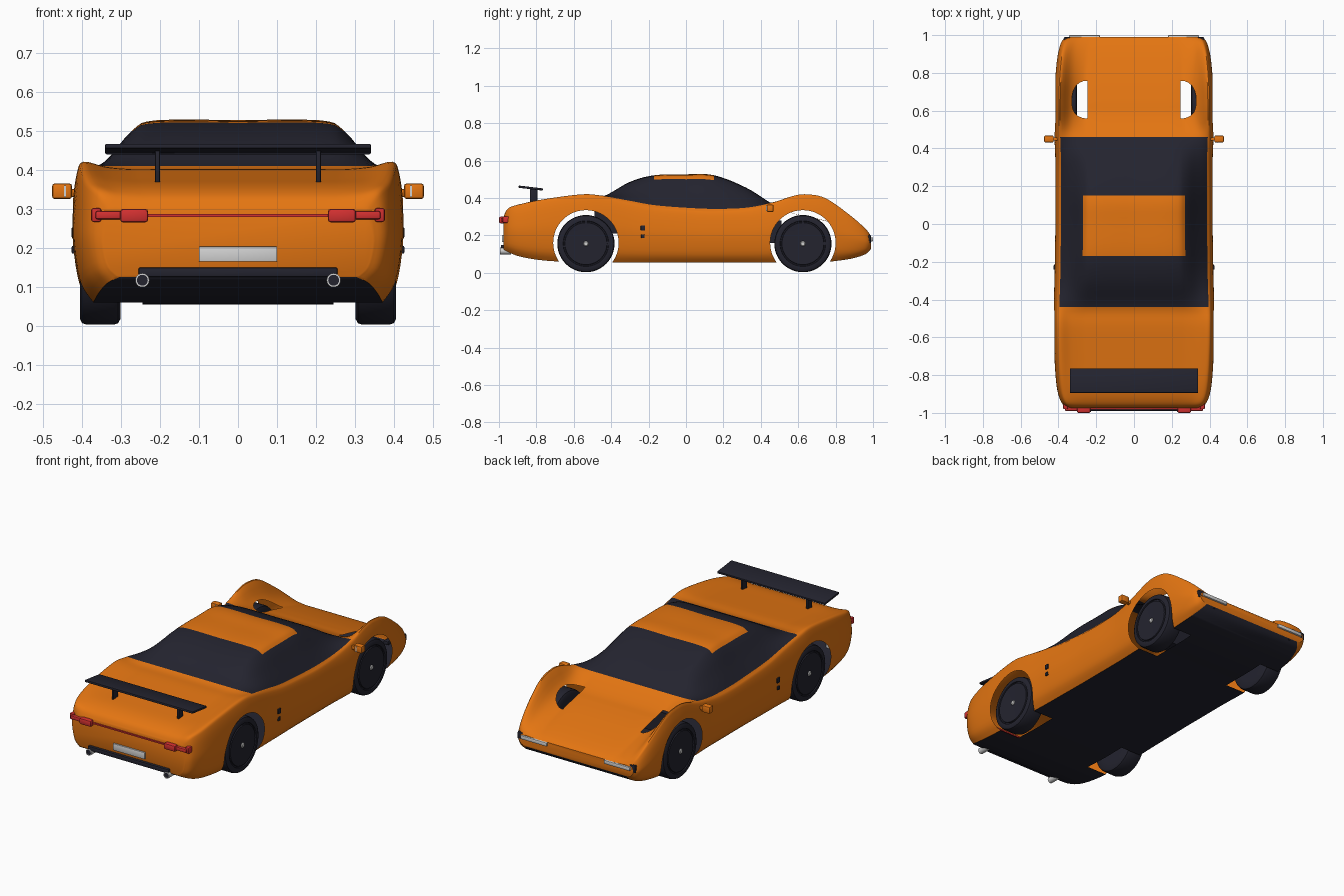
import bpy, bmesh, math
from mathutils import Vector, Matrix

if "Cube" in bpy.data.objects:
    bpy.data.objects.remove(bpy.data.objects["Cube"])


def material(name, r, g, b):
    m = bpy.data.materials.new(name)
    m.use_nodes = True
    m.diffuse_color = (r, g, b, 1)
    m.node_tree.nodes["Principled BSDF"].inputs["Base Color"].default_value = (r, g, b, 1)
    return m


ORANGE = material("orange paint", .78, .18, .006)
DARK = material("dark trim", .017, .017, .028)
RED = material("red lamp", .65, .03, .03)
SILVER = material("silver", .65, .65, .65)


def finish(name, bm, mats, angle=35):
    bmesh.ops.recalc_face_normals(bm, faces=bm.faces)
    mesh = bpy.data.meshes.new(name)
    bm.to_mesh(mesh)
    bm.free()
    ob = bpy.data.objects.new(name, mesh)
    bpy.context.collection.objects.link(ob)
    for m in mats:
        mesh.materials.append(m)
    smooth(ob, angle)
    return ob


def smooth(ob, angle):
    bpy.ops.object.select_all(action='DESELECT')
    ob.select_set(True)
    bpy.context.view_layer.objects.active = ob
    bpy.ops.object.shade_smooth_by_angle(angle=math.radians(angle))


def box(name, mat, xs, ys, zs, bevel=0.0, tilt=0.0):
    lo, hi = zip(xs, ys, zs)
    lo, hi = Vector(lo), Vector(hi)
    size = hi - lo
    bm = bmesh.new()
    bmesh.ops.create_cube(bm, size=1, matrix=Matrix.Translation((lo + hi) / 2)
                          @ Matrix.Rotation(tilt, 4, 'X')
                          @ Matrix.Diagonal((abs(size.x), abs(size.y), abs(size.z), 1)))
    if bevel:
        bmesh.ops.bevel(bm, geom=bm.edges[:], offset=bevel, segments=2, profile=.5, affect='EDGES')
    return finish(name, bm, [mat])


def lathe(name, mat, profile, center, axis, segments=48):
    # profile of (radius, distance along axis) pairs
    bm = bmesh.new()
    rings = []
    turn = Vector((0, 0, 1)).rotation_difference(Vector(axis)).to_matrix()
    for r, h in profile:
        ring = []
        for i in range(segments):
            a = math.tau * i / segments
            ring.append(bm.verts.new(Vector(center) + turn @ Vector((r * math.cos(a), r * math.sin(a), h))))
        rings.append(ring)
    for a, b in zip(rings, rings[1:]):
        for i in range(segments):
            j = (i + 1) % segments
            bm.faces.new((a[i], a[j], b[j], b[i]))
    bm.faces.new(rings[0])
    bm.faces.new(rings[-1])
    return finish(name, bm, [mat])


def spline(points, steps):
    pts = [Vector(p) for p in points]
    out = []
    for i in range(len(pts) - 1):
        a, b, c, d = pts[max(i - 1, 0)], pts[i], pts[i + 1], pts[min(i + 2, len(pts) - 1)]
        for k in range(steps):
            t = k / steps
            out.append(b + (c - a) * (t / 2) + (a * 2 - b * 5 + c * 4 - d) * (t * t / 2)
                       + (b * 3 - a - c * 3 + d) * (t ** 3 / 2))
    return out + [pts[-1]]


# Body stations: y, half width, floor, shoulder height, centre height
STATIONS = [
    (-.975, .345, .125, .30, .30), (-.95, .38, .11, .345, .335), (-.88, .405, .085, .368, .362),
    (-.75, .418, .065, .395, .378), (-.55, .425, .055, .42, .40), (-.44, .425, .055, .41, .41),
    (-.3, .42, .055, .385, .485), (-.17, .418, .055, .362, .52), (0, .415, .055, .348, .525),
    (.15, .415, .055, .342, .52), (.32, .415, .055, .348, .455), (.46, .42, .055, .375, .37),
    (.57, .42, .055, .41, .32), (.65, .42, .055, .418, .302), (.75, .417, .058, .395, .278),
    (.88, .405, .075, .305, .24), (.96, .385, .1, .235, .21), (.99, .36, .13, .195, .19)]
SIDE = [(.88, 0), (.96, .15), (1, .45), (.995, .7), (.97, .92), (.93, 1)]
STEPS = 4


def section(w, floor, shoulder, centre):
    side = [(u * w, floor + f * (shoulder - floor)) for u, f in SIDE]
    cabin = centre > shoulder
    rise = (.4, .86, 1, 1) if cabin else (.68, 1, 1, 1)
    top = [(u * w, shoulder + f * (centre - shoulder)) for u, f in zip((.8, .65, .5, 0), rise)]
    half = spline(side + top, STEPS)
    return half + [Vector((-p.x, p.y)) for p in reversed(half[:-1])]


bm = bmesh.new()
rows = []
for y, *shape in spline(STATIONS, 5):
    rows.append([bm.verts.new((p.x, y, p.y)) for p in section(*shape)])
n = len(rows[0])
glass_start = STEPS * (len(SIDE) - 1)
roof_start = glass_start + 2 * STEPS
for a, b in zip(rows, rows[1:]):
    y = (a[0].co.y + b[0].co.y) / 2
    for i in range(n):
        j = (i + 1) % n
        f = bm.faces.new((a[i], a[j], b[j], b[i]))
        edge = min(i, n - 2 - i)
        glass = edge >= glass_start and -.44 < y < .46
        roof = edge >= roof_start and -.17 < y < .15
        f.material_index = int(i == n - 1 or (glass and not roof))
bm.faces.new(rows[0])
bm.faces.new(rows[-1])
body = finish("body_shell", bm, [ORANGE, DARK, SILVER])

# Wheel arches: cut the shell, then open it by removing the cut walls
AXLES = (-.535, .625)
bm = bmesh.new()
for y in AXLES:
    for s in (1, -1):
        bmesh.ops.create_cone(bm, cap_ends=True, segments=64, radius1=.175, radius2=.175, depth=.3,
                              matrix=Matrix.Translation((s * .395, y, .16)) @ Matrix.Rotation(math.pi / 2, 4, 'Y'))
for f in bm.faces:
    f.material_index = 2
cutter = finish("arch_cutter", bm, [ORANGE, DARK, SILVER])
cutter.hide_render = True
bpy.context.view_layer.objects.active = body
mod = body.modifiers.new("arches", 'BOOLEAN')
mod.operation, mod.solver, mod.object = 'DIFFERENCE', 'EXACT', cutter
bpy.ops.object.modifier_move_to_index(modifier="arches", index=0)
bpy.ops.object.modifier_apply(modifier="arches")
bpy.data.objects.remove(cutter)
bm = bmesh.new()
bm.from_mesh(body.data)
bmesh.ops.delete(bm, geom=[f for f in bm.faces if f.material_index == 2], context='FACES')
bm.to_mesh(body.data)
bm.free()

# Inner bulkheads visible through the arches
box("rear_bulkhead", DARK, (-.24, .24), (-.49, -.36), (.21, .33))
box("front_bulkhead", DARK, (-.24, .24), (.42, .51), (.16, .28))

# Rear wing
box("wing_blade", DARK, (-.34, .34), (-.895, -.765), (.447, .459), .003, -.12)
# Tail panel details
box("lamp_bar", RED, (-.25, .25), (-.982, -.965), (.279, .287))
box("number_plate", SILVER, (-.1, .1), (-.984, -.972), (.165, .203), .002)
box("rear_bumper", DARK, (-.255, .255), (-.99, -.95), (.125, .15), .005)

TIRE = [(.1, -.052), (.138, -.052), (.149, -.046), (.153, -.034), (.153, .034), (.149, .046),
        (.138, .052), (.122, .052), (.12, .046), (.114, .046), (.112, .052), (.03, .05)]
PIPE = [(.015, 0), (.018, 0), (.018, .06), (.014, .06), (.014, .03)]

for s, side in ((1, "left"), (-1, "right")):
    for y, end in zip(AXLES, ("rear", "front")):
        lathe(f"{end}_wheel_{side}", DARK, TIRE, (s * .353, y, .156), (s, 0, 0))
        lathe(f"{end}_hub_{side}", SILVER, [(.014, 0), (.014, .052), (.01, .056)],
              (s * .353, y, .156), (s, 0, 0), 16)
    box(f"wing_post_{side}", DARK, (s * .2, s * .212), (-.835, -.795), (.365, .452), .002)
    # Tail lamp with a thick inner end and a small outer end
    box(f"tail_lamp_inner_{side}", RED, (s * .23, s * .302), (-1, -.96), (.265, .3), .008)
    box(f"tail_lamp_middle_{side}", RED, (s * .29, s * .365), (-.99, -.94), (.273, .294), .005)
    box(f"tail_lamp_outer_{side}", RED, (s * .35, s * .376), (-.98, -.93), (.266, .302), .006)
    # Exhaust pipe with a dark core
    lathe(f"exhaust_{side}", SILVER, PIPE, (s * .245, -.935, .117), (0, -1, 0), 24)
    lathe(f"exhaust_core_{side}", DARK, [(.0145, 0), (.0145, .057)], (s * .245, -.935, .117), (0, -1, 0), 24)
    # Door mirror
    box(f"mirror_{side}", ORANGE, (s * .425, s * .476), (.432, .468), (.325, .365), .007)
    box(f"mirror_arm_{side}", ORANGE, (s * .395, s * .44), (.442, .458), (.33, .35), .003)
    box(f"mirror_glass_{side}", SILVER, (s * .441, s * .446), (.429, .434), (.33, .36))
    # Door handle and lock
    box(f"door_handle_{side}", DARK, (s * .41, s * .426), (-.242, -.218), (.225, .253), .003)
    box(f"door_lock_{side}", DARK, (s * .41, s * .426), (-.24, -.222), (.185, .205), .003)
    # Nose lamps
    box(f"head_lamp_{side}", SILVER, (s * .18, s * .345), (.965, 1), (.168, .19), .005)
    box(f"marker_lamp_{side}", DARK, (s * .332, s * .372), (.95, .99), (.157, .203), .008)
    box(f"fog_lamp_{side}", DARK, (s * .25, s * .28), (.95, .988), (.122, .145), .006)
smooth(body, 35)
